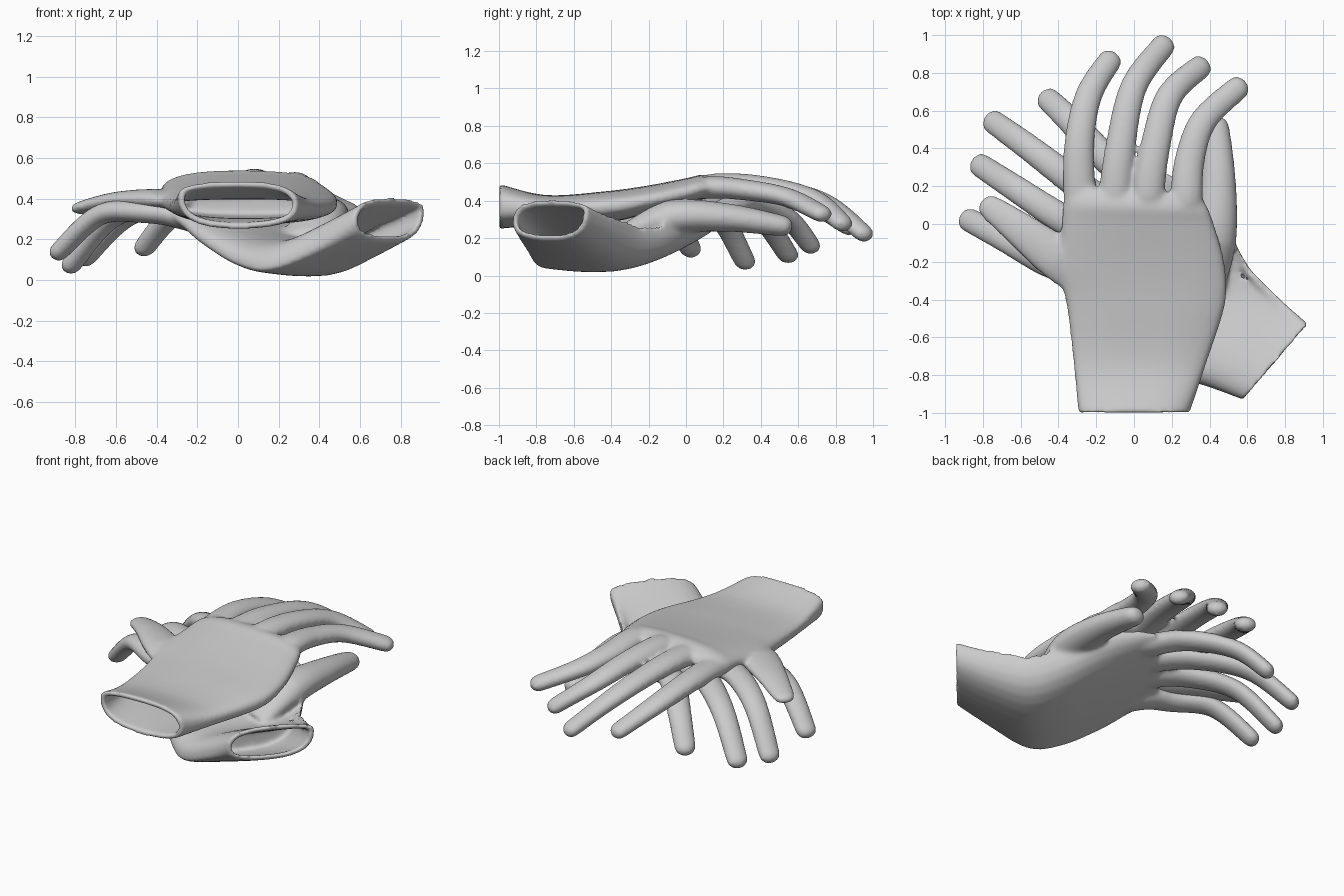
import bpy, bmesh, math
from mathutils import Vector

if "Cube" in bpy.data.objects:
    bpy.data.objects.remove(bpy.data.objects["Cube"])

N = 28  # points per cross-section


def spline(rows, steps=5):
    """Catmull-Rom interpolation of equal-length tuples."""
    out = []
    for i in range(len(rows) - 1):
        p0, p1, p2 = rows[max(i - 1, 0)], rows[i], rows[i + 1]
        p3 = rows[min(i + 2, len(rows) - 1)]
        for k in range(steps):
            t = k / steps
            out.append(tuple(0.5 * (2 * b + (c - a) * t + (2 * a - 5 * b + 4 * c - d) * t * t
                                    + (3 * b - a - 3 * c + d) * t ** 3)
                             for a, b, c, d in zip(p0, p1, p2, p3)))
    return out + [tuple(rows[-1])]


def loft(bm, rings):
    """Closed skin through a list of point rings."""
    loops = [[bm.verts.new(p) for p in r] for r in rings]
    for a, b in zip(loops, loops[1:]):
        for i in range(N):
            j = (i + 1) % N
            bm.faces.new((a[i], a[j], b[j], b[i]))
    bm.faces.new(loops[0])
    bm.faces.new(loops[-1])


def power(v, e):
    return math.copysign(abs(v) ** e, v)


def palm_ring(row, inset=0.0):
    """Row: left edge xyz, right edge xyz, top and bottom height at the middle."""
    left, right, top, bot = Vector(row[:3]), Vector(row[3:6]), row[6] - inset, row[7] + inset
    d = (right - left).normalized() * inset
    left, right = left + d, right - d
    pts = []
    for i in range(N):
        a = math.tau * i / N
        p = left.lerp(right, 0.5 + 0.5 * power(math.cos(a), 0.85))
        s = power(math.sin(a), 0.75)
        p.z += abs(s) * ((top if s > 0 else bot) - p.z)
        pts.append(p)
    return pts


def palm(bm, rows):
    """Hollow cuff that folds over its rim into the palm."""
    fine = spline(rows)
    inner = [palm_ring(r, 0.032) for r in reversed(fine[:12])]
    loft(bm, inner + [palm_ring(r) for r in fine])


def finger(bm, pts, r0, r1, flat=0.68):
    """Bent, tapering tube with a slim buried root and a rounded tip."""
    path = [Vector(p) for p in spline(pts, 6)]
    n = len(path) - 1
    rings = []

    def ring(c, t, r, squash=1.0):
        side = t.cross(Vector((0, 0, 1))).normalized()
        up = side.cross(t).normalized()
        f = (flat + 0.1 * (1 - r / r0)) * squash
        rings.append([c + side * r * math.cos(math.tau * i / N) + up * r * f * math.sin(math.tau * i / N)
                      for i in range(N)])

    for i, c in enumerate(path):
        t = (path[min(i + 1, n)] - path[max(i - 1, 0)]).normalized()
        ring(c, t, r0 + (r1 - r0) * i / n, min(1, 0.4 + 0.1 * i))
    for k in (25, 50, 70, 85):
        a = math.radians(k)
        ring(path[-1] + t * r1 * 0.75 * math.sin(a), t, r1 * math.cos(a))
    loft(bm, rings)


def glove(name, palm_rows, fingers, thumb):
    bm = bmesh.new()
    palm(bm, palm_rows)
    for pts in fingers:
        finger(bm, pts, 0.097, 0.064)
    finger(bm, thumb[0], *thumb[1:])
    bmesh.ops.recalc_face_normals(bm, faces=bm.faces)
    me = bpy.data.meshes.new(name)
    bm.to_mesh(me)
    bm.free()
    ob = bpy.data.objects.new(name, me)
    bpy.context.collection.objects.link(ob)
    # fuse the parts into one soft skin
    rm = ob.modifiers.new("fuse", 'REMESH')
    rm.mode = 'VOXEL'
    rm.voxel_size = 0.012
    rm.use_smooth_shade = True
    sm = ob.modifiers.new("soften", 'SMOOTH')
    sm.factor = 0.5
    sm.iterations = 14
    return ob


# upper glove: fingers towards +y, thumb on the left
glove("upper_glove", [
    (-.295, -1.0, .42, .295, -1.0, .37, .49, .25),
    (-.32, -.75, .38, .38, -.75, .36, .43, .27),
    (-.355, -.45, .38, .485, -.42, .37, .45, .28),
    (-.40, -.22, .40, .48, -.20, .40, .48, .33),
    (-.385, 0, .425, .425, 0, .44, .52, .38),
    (-.375, .11, .43, .395, .08, .46, .54, .41),
    (-.34, .19, .445, .35, .16, .47, .51, .44),
], [
    [(-.26, -.1, .41), (-.285, .15, .435), (-.29, .42, .435), (-.24, .68, .375), (-.125, .87, .26)],
    [(-.10, -.1, .43), (-.10, .15, .47), (-.07, .42, .465), (0, .73, .395), (.16, .95, .225)],
    [(.08, -.1, .43), (.075, .15, .485), (.115, .42, .475), (.19, .68, .41), (.355, .835, .28)],
    [(.25, -.1, .42), (.275, .12, .47), (.295, .34, .455), (.37, .55, .415), (.555, .725, .33)],
], ([(-.18, -.30, .375), (-.40, -.18, .395), (-.60, -.03, .39), (-.77, .095, .355)], .15, .066, .42))

# lower glove: mirrored hand turned towards the upper left, heel on the ground
A, R, O = Vector((-.76, .65)), Vector((.65, .76)), Vector((.75, -.73))


def station(v, ul, ur, zl, zr, top, bot):
    l, r = O + A * v + R * ul, O + A * v + R * ur
    return (l.x, l.y, zl, r.x, r.y, zr, top, bot)


glove("lower_glove", [
    station(0, -.265, .265, .29, .35, .41, .19),
    station(.20, -.34, .27, .15, .32, .31, .10),
    station(.42, -.44, .29, .055, .28, .21, .02),
    station(.62, -.46, .36, .09, .30, .22, .045),
    station(.85, -.45, .42, .20, .35, .30, .14),
    station(1.03, -.41, .40, .30, .37, .37, .23),
    station(1.18, -.37, .36, .34, .37, .38, .31),
], [
    [(-.13, -.34, .23), (-.28, -.25, .31), (-.46, -.20, .335), (-.68, -.08, .32), (-.88, .025, .14)],
    [(-.02, -.20, .26), (-.17, -.08, .34), (-.40, .04, .37), (-.63, .19, .30), (-.82, .315, .075)],
    [(.10, -.06, .27), (-.08, .06, .35), (-.30, .21, .38), (-.55, .40, .31), (-.75, .545, .11)],
    [(.18, .08, .28), (.04, .21, .35), (-.14, .34, .39), (-.33, .54, .31), (-.46, .665, .16)],
], ([(.33, -.34, .20), (.42, -.08, .31), (.445, .22, .31), (.435, .52, .265)], .15, .068, .76))
